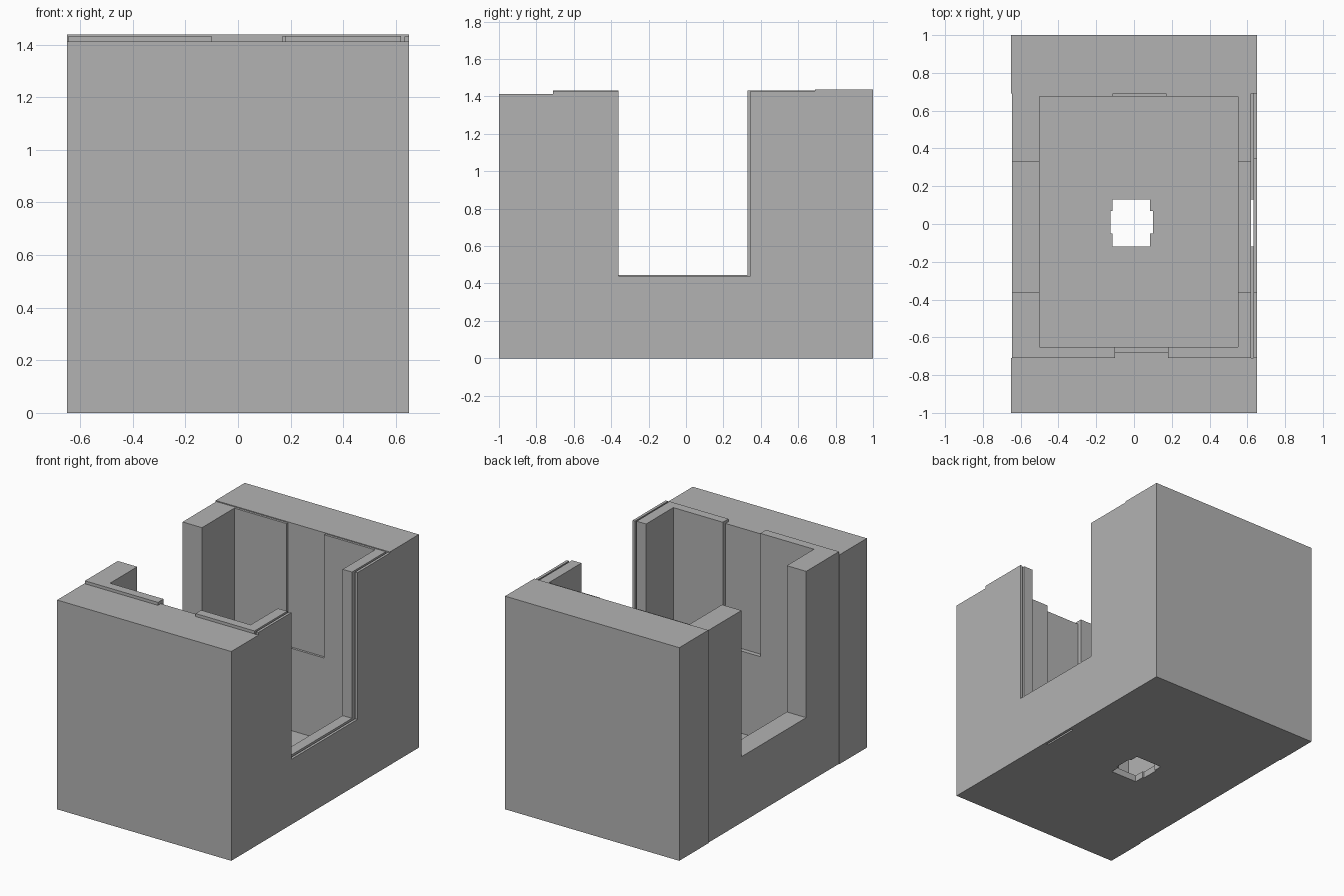
import bpy

cube = bpy.data.objects.get("Cube")
if cube:
    bpy.data.objects.remove(cube, do_unlink=True)

grey = bpy.data.materials.new("plain grey")
grey.use_nodes = True
colour = (0.45, 0.45, 0.45, 1)
grey.diffuse_color = colour
grey.node_tree.nodes["Principled BSDF"].inputs["Base Color"].default_value = colour


def block(name, x, y, z):
    """Box spanning the given (low, high) range on each axis."""
    bpy.ops.mesh.primitive_cube_add(size=1)
    ob = bpy.context.object
    ob.name = name
    for v in ob.data.vertices:
        v.co = [(lo + hi) / 2 + c * (hi - lo) for c, (lo, hi) in zip(v.co, (x, y, z))]
    ob.data.materials.append(grey)
    return ob


def carve(target, *ranges):
    """Subtract a box from the target."""
    cutter = block("cutter", *ranges)
    cutter.hide_render = True
    mod = target.modifiers.new("carve", 'BOOLEAN')
    mod.operation = 'DIFFERENCE'
    mod.solver = 'EXACT'
    mod.object = cutter
    bpy.context.view_layer.objects.active = target
    bpy.ops.object.modifier_apply(modifier=mod.name)
    bpy.data.objects.remove(cutter, do_unlink=True)


TOP = 2        # above everything
FRONT, BACK = -0.71, 0.69    # ends of the middle box

# Outer shell: front block, back block and the thin side panel joining them
shell = block("outer_shell", (-0.65, 0.65), (-1, 1), (0, 1.438))
carve(shell, (-1, 0.632), (FRONT, BACK), (0.02, TOP))      # bay for the box
carve(shell, (-1, 0.62), (FRONT, BACK), (-1, 1))           # open underside
carve(shell, (-1, 1), (-2, FRONT), (1.412, TOP))           # lower front block
carve(shell, (0.5, 1), (FRONT - 0.01, BACK), (1.43, TOP))  # side panel top
carve(shell, (0.5, 1), (-0.36, 0.345), (0.44, TOP))        # side panel opening
carve(shell, (0.61, 0.632), (-0.12, 0.13), (-1, 1))        # slot under the gap

# Middle box with an open cavity
box = block("middle_box", (-0.645, 0.62), (FRONT, BACK), (0, 1.432))
carve(box, (-0.5, 0.55), (-0.65, 0.675), (0.045, TOP))     # cavity
carve(box, (-1, 1), (-0.36, 0.33), (0.445, TOP))           # side openings
carve(box, (-0.11, 0.17), (0.5, 1), (0.6, TOP))            # back recess
carve(box, (-0.10, 0.18), (-0.68, -0.5), (0.6, TOP))       # front recess
carve(box, (-0.10, 0.18), (-1, -0.5), (1.412, TOP))        # front notch

# Stepped hole through the floor
carve(box, (-0.115, 0.085), (-0.12, 0.13), (-1, 0.2))
carve(box, (-0.125, 0.10), (-0.05, 0.07), (-1, 0.2))
